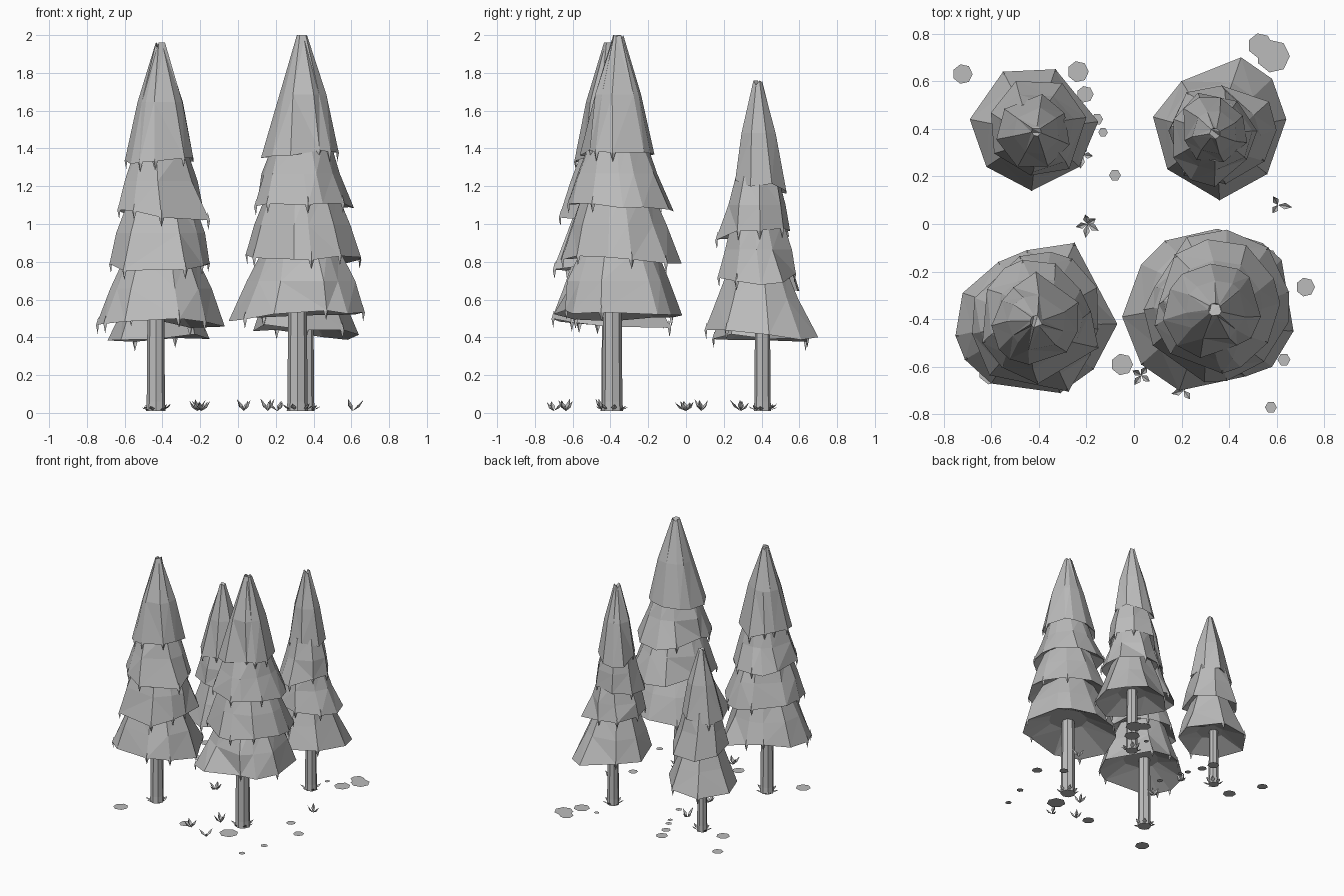
import bpy, bmesh, math, random
from mathutils import Vector

random.seed(11)
if "Cube" in bpy.data.objects:
    bpy.data.objects.remove(bpy.data.objects["Cube"], do_unlink=True)

grey = bpy.data.materials.new("plain grey")
grey.use_nodes = True
colour = (0.5, 0.5, 0.5, 1)
grey.diffuse_color = colour
grey.node_tree.nodes["Principled BSDF"].inputs["Base Color"].default_value = colour
UP = Vector((0, 0, 1))


def finish(bm, name, outward=False):
    if outward:
        bmesh.ops.recalc_face_normals(bm, faces=bm.faces)
    mesh = bpy.data.meshes.new(name)
    bm.to_mesh(mesh)
    bm.free()
    mesh.materials.append(grey)
    obj = bpy.data.objects.new(name, mesh)
    bpy.context.collection.objects.link(obj)


def loft(bm, rings):
    """Skin a list of equal-length rings and cap both ends."""
    rows = [[bm.verts.new(p) for p in ring] for ring in rings]
    n = len(rows[0])
    for low, high in zip(rows, rows[1:]):
        for i in range(n):
            j = (i + 1) % n
            bm.faces.new((low[i], low[j], high[j], high[i]))
    bm.faces.new(rows[0][::-1])
    bm.faces.new(rows[-1])


def blade(bm, base, tip, side, fold):
    """A folded, pointed leaf between two points."""
    mid = base.lerp(tip, 0.5)
    b, t, m = (bm.verts.new(p) for p in (base, tip, mid + fold))
    for s in (-1, 1):
        edge = bm.verts.new(mid + side * s)
        bm.faces.new((b, edge, m) if s > 0 else (b, m, edge))
        bm.faces.new((m, edge, t) if s > 0 else (m, t, edge))


# Tier: start height, end height, lower radius, upper radius (fractions)
TALL = [(0, .24, 1, .57), (.2, .44, .88, .52), (.39, .62, .77, .42),
        (.575, 1, .57, .08)]
MEDIUM = [(0, .26, 1, .52), (.215, .44, .78, .48), (.39, .62, .66, .4),
          (.58, 1, .5, .08)]
SHORT = [(0, .31, 1, .53), (.27, .56, .8, .48), (.5, 1, .6, .08)]


def foliage(name, centre, outline, tiers, bottom, top):
    at = Vector((*centre, 0))
    polar = sorted((math.atan2(y - at.y, x - at.x), math.hypot(x - at.x, y - at.y))
                   for x, y in outline)
    mean = sum(r for a, r in polar) / len(polar)
    height = top - bottom
    bm, tags = bmesh.new(), bmesh.new()
    for k, (start, end, low_r, high_r) in enumerate(tiers):
        last = k == len(tiers) - 1
        turn = random.uniform(0, math.tau) if k else 0
        twist = random.uniform(-.25, .25)
        z0, z1 = bottom + start * height, bottom + end * height
        rim, waist, crown, inner = [], [], [], []
        for i, (a, r) in enumerate(polar):
            d = Vector((math.cos(a + turn), math.sin(a + turn), 0))
            a += turn + twist
            d2 = Vector((math.cos(a), math.sin(a), 0))
            # corners that stick out also hang lower
            drop = (r / mean - 1) * .22 + random.uniform(-.015, .015)
            rim.append(at + d * r * low_r + UP * (z0 - drop))
            # the topmost cone bulges, the skirts stay nearly straight
            mid_r = (low_r + high_r) / 2 * (1.12 if last else 1)
            mid_r *= mean * random.uniform(.94, 1.06)
            waist.append(at + (d + d2) / 2 * mid_r + UP * (z0 + z1) / 2)
            jag = random.uniform(0, .03) if last and i % 2 else 0
            crown.append(at + d2 * mean * high_r + UP * (z1 - jag))
            inner.append(at + d * mean * max(high_r, .3) * .7
                         + UP * (z0 + .07 * height))
            # small needle tufts hanging from some corners
            if random.random() < .5:
                p = rim[-1] - d * .012
                blade(tags, p + UP * .045, p - UP * .05 + d * .004,
                      Vector((-d.y, d.x, 0)) * .014, d * .012)
        loft(bm, [inner, rim, waist, crown])
    bmesh.ops.triangulate(bm, faces=bm.faces)
    finish(bm, name + "_foliage", True)
    finish(tags, name + "_hanging_tufts")


def trunk(name, x, y, radius, height):
    bm = bmesh.new()
    rings = []
    for z, r in ((.01, 1.1), (.06, 1.03), (height, .92)):
        rings.append([Vector((x + radius * r * math.cos(i * math.tau / 8),
                              y + radius * r * math.sin(i * math.tau / 8), z))
                      for i in range(8)])
    loft(bm, rings)
    finish(bm, name + "_trunk", True)
    # pointed roots around the base
    roots = bmesh.new()
    for i in range(7):
        a = (i + random.uniform(-.2, .2)) * math.tau / 7
        d = Vector((math.cos(a), math.sin(a), 0))
        base = Vector((x, y, .012)) + d * radius * .8
        blade(roots, base, base + d * .045 + UP * random.uniform(.015, .04),
              Vector((-d.y, d.x, 0)) * .015, d * .008)
    finish(roots, name + "_roots")


# Trees: foliage centre, trunk position and radius, tiers, bottom, top, outline
TREES = {
    "front_right_tree": ((-.41, -.41), (-.435, -.4, .047), TALL, .48, 1.96, [
        (-.07, -.42), (-.25, -.08), (-.45, -.11), (-.57, -.16), (-.72, -.29),
        (-.75, -.47), (-.71, -.57), (-.6, -.67), (-.31, -.71), (-.17, -.61)]),
    "front_left_tree": ((.34, -.36), (.315, -.39, .052), TALL, .52, 2, [
        (-.05, -.39), (.03, -.17), (.13, -.07), (.35, -.02), (.54, -.08),
        (.62, -.15), (.67, -.45), (.58, -.6), (.47, -.64), (.19, -.7), (.03, -.59)]),
    "back_right_tree": ((-.41, .39), (-.43, .41, .036), SHORT, .39, 1.45, [
        (-.15, .43), (-.33, .65), (-.55, .64), (-.69, .44), (-.62, .24),
        (-.43, .14), (-.23, .24)]),
    "back_left_tree": ((.34, .38), (.36, .405, .042), MEDIUM, .43, 1.76, [
        (.64, .44), (.58, .61), (.45, .7), (.2, .6), (.08, .45), (.14, .23),
        (.36, .1), (.56, .21)]),
}
for name, (centre, (tx, ty, tr), tiers, bottom, top, outline) in TREES.items():
    foliage(name, centre, outline, tiers, bottom, top)
    trunk(name, tx, ty, tr, bottom + .2)

# Flat stones on the ground
STONES = [(-.72, .63, .042), (-.235, .64, .045), (-.205, .545, .035),
          (-.155, .44, .025), (-.13, .385, .02), (-.08, .205, .025),
          (.53, .75, .052), (.585, .705, .07), (.51, .585, .06),
          (-.6, -.62, .055), (-.05, -.59, .046), (.72, -.265, .04),
          (.63, -.57, .027), (.575, -.77, .025), (.3, -.545, .07),
          (.565, -.14, .035), (-.6, .39, .05), (.375, .59, .02)]
stones = bmesh.new()
for i, (x, y, r) in enumerate(STONES):
    n = 7 if r > .03 else 6
    ring = [stones.verts.new((x + r * math.cos(j * math.tau / n),
                              y + r * math.sin(j * math.tau / n),
                              .002 + i % 3 * .001)) for j in range(n)]
    stones.faces.new(ring)
finish(stones, "ground_stones")

# Grass tufts of folded leaves
TUFTS = [(-.195, 0, 5), (.605, .08, 3), (.03, -.635, 4), (.21, -.7, 3),
         (.157, -.443, 4), (-.215, .29, 4)]
grass = bmesh.new()
for x, y, count in TUFTS:
    spin = random.uniform(0, math.tau)
    for i in range(count):
        a = spin + i * math.tau / count + random.uniform(-.3, .3)
        d = Vector((math.cos(a), math.sin(a), 0))
        base = Vector((x, y, .01))
        tip = base + d * random.uniform(.04, .06) + UP * random.uniform(.045, .065)
        blade(grass, base, tip, Vector((-d.y, d.x, 0)) * .014,
              d * .008 - UP * .008)
finish(grass, "grass_tufts")
